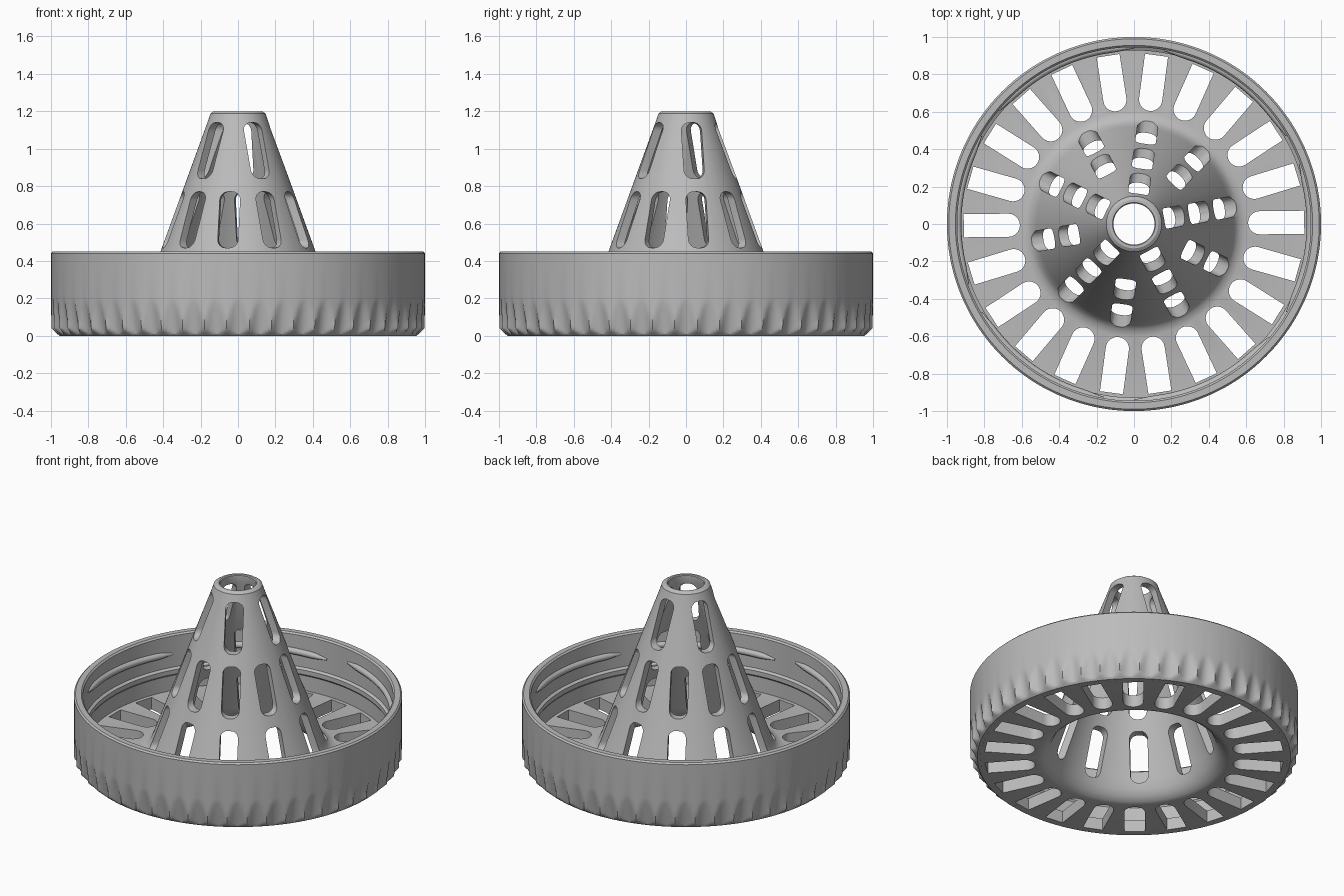
import bpy, bmesh, math
from math import sin, cos, pi, radians
from mathutils import Matrix, Vector

if "Cube" in bpy.data.objects:
    bpy.data.objects.remove(bpy.data.objects["Cube"], do_unlink=True)

grey = bpy.data.materials.new("plain_grey")
grey.use_nodes = True
COLOUR = (0.5, 0.5, 0.5, 1)
grey.diffuse_color = COLOUR
grey.node_tree.nodes["Principled BSDF"].inputs["Base Color"].default_value = COLOUR


def finish(bm, name):
    bmesh.ops.recalc_face_normals(bm, faces=bm.faces[:])
    mesh = bpy.data.meshes.new(name)
    bm.to_mesh(mesh)
    bm.free()
    mesh.materials.append(grey)
    obj = bpy.data.objects.new(name, mesh)
    bpy.context.collection.objects.link(obj)
    return obj


def activate(obj):
    bpy.ops.object.select_all(action='DESELECT')
    obj.select_set(True)
    bpy.context.view_layer.objects.active = obj


def smooth(obj, angle=32):
    activate(obj)
    bpy.ops.object.shade_smooth_by_angle(angle=radians(angle))


def lathe(profile, segments, radius_rule=None):
    """Revolve a closed (radius, height) loop round the z axis."""
    bm = bmesh.new()
    rings = []
    for i in range(segments):
        a = 2 * pi * i / segments
        ring = []
        for r, z in profile:
            if radius_rule:
                r = radius_rule(r, z, a)
            ring.append(bm.verts.new((r * cos(a), r * sin(a), z)))
        rings.append(ring)
    n = len(profile)
    for i in range(segments):
        p, q = rings[i], rings[(i + 1) % segments]
        for j in range(n):
            k = (j + 1) % n
            bm.faces.new((p[j], q[j], q[k], p[k]))
    return bm


# Outer collar with grip flutes scooped into its lower half
FLUTES = 52


def grip(r, z, a):
    if r < 0.95 or z > 0.2:
        return r
    pitch = 2 * pi / FLUTES
    across = (a + pitch / 2) % pitch - pitch / 2
    scoop = 1 - 0.19 * (0.2 - z) + 8 * across ** 2
    chamfer = 0.955 + 1.15 * z
    return min(1, scoop, chamfer)


outside = [(1, 0.01 * i) for i in range(5)] + [(1, 0.04 + 0.02 * i) for i in range(1, 9)]
collar_profile = [(0.935, 0)] + outside + [
    (1, 0.44), (0.99, 0.45), (0.955, 0.45), (0.945, 0.44),
    (0.945, 0.23), (0.928, 0.22), (0.928, 0.19), (0.935, 0.18)]
collar = finish(lathe(collar_profile, FLUTES * 8, grip), "fluted_collar")
smooth(collar)

# Interrupted screw thread inside the collar
for k in range(6):
    curve = bpy.data.curves.new("inner_thread", 'CURVE')
    curve.dimensions = '3D'
    curve.bevel_depth = 0.022
    curve.bevel_resolution = 2
    curve.use_fill_caps = True
    steps = 20
    spline = curve.splines.new('POLY')
    spline.points.add(steps)
    for i, point in enumerate(spline.points):
        t = i / steps
        a = radians(60 * k + 30 + 50 * t)
        point.co = (0.945 * cos(a), 0.945 * sin(a), 0.32 + 0.03 * t, 1)
        point.radius = min(1, 0.3 + 6 * min(t, 1 - t))
    spline.use_smooth = True
    curve.materials.append(grey)
    thread = bpy.data.objects.new("inner_thread", curve)
    bpy.context.collection.objects.link(thread)


# Floor and hollow cone as one turned shell
def cone_radius(z):
    return 0.415 + 0.364 * (0.45 - z)


shell_profile = [
    (0.935, 0), (0.585, 0), (0.56, 0.007), (0.53, 0.03), (0.505, 0.065), (0.48, 0.13),
    (0.11, 1.15), (0.11, 1.195), (0.115, 1.2), (0.13, 1.2), (0.148, 1.188),
    (0.16, 1.15), (0.52, 0.16), (0.54, 0.115), (0.565, 0.09), (0.6, 0.08), (0.935, 0.08)]
cone = finish(lathe(shell_profile, 128), "slotted_cone_and_floor")

# Cutters for the floor slots and cone windows
bm = bmesh.new()


def prism(outline, offset, angle):
    """Extrude an outline by an offset, then turn it round the z axis."""
    turn = Matrix.Rotation(angle, 4, 'Z')
    low = [bm.verts.new(turn @ Vector(p)) for p in outline]
    high = [bm.verts.new(turn @ (Vector(p) + Vector(offset))) for p in outline]
    n = len(outline)
    bm.faces.new(low)
    bm.faces.new(high[::-1])
    for i in range(n):
        j = (i + 1) % n
        bm.faces.new((low[i], high[i], high[j], low[j]))


half = 0.062
slot = [(0.91, -half, -0.05), (0.91, half, -0.05)]
for i in range(13):
    a = pi / 2 + pi * i / 12
    slot.append((0.61 + half + half * cos(a), half * sin(a), -0.05))
for k in range(22):
    prism(slot, (0, 0, 0.2), 2 * pi * k / 22 + 0.01)


def window_row(bottom, top, count):
    start = cone_radius(top) - 0.07
    end = cone_radius(bottom) + 0.03
    w, r = 0.055, 0.045
    outline = []
    for q, (sy, z) in enumerate(((1, top - r), (-1, top - r), (-1, bottom + r), (1, bottom + r))):
        for i in range(7):
            a = q * pi / 2 + pi / 2 * i / 6
            outline.append((start, sy * (w - r) + r * cos(a), z + r * sin(a)))
    for k in range(count):
        prism(outline, (end - start, 0, 0), radians(10) + 2 * pi * k / count)


window_row(0.84, 1.14, 5)
window_row(0.47, 0.77, 10)
window_row(0.10, 0.40, 10)
cutter = finish(bm, "slot_cutter")
cutter.hide_render = True

cut = cone.modifiers.new("cut_slots", 'BOOLEAN')
cut.operation = 'DIFFERENCE'
cut.solver = 'EXACT'
cut.object = cutter
activate(cone)
bpy.ops.object.modifier_apply(modifier=cut.name)
bpy.data.objects.remove(cutter, do_unlink=True)
smooth(cone)
